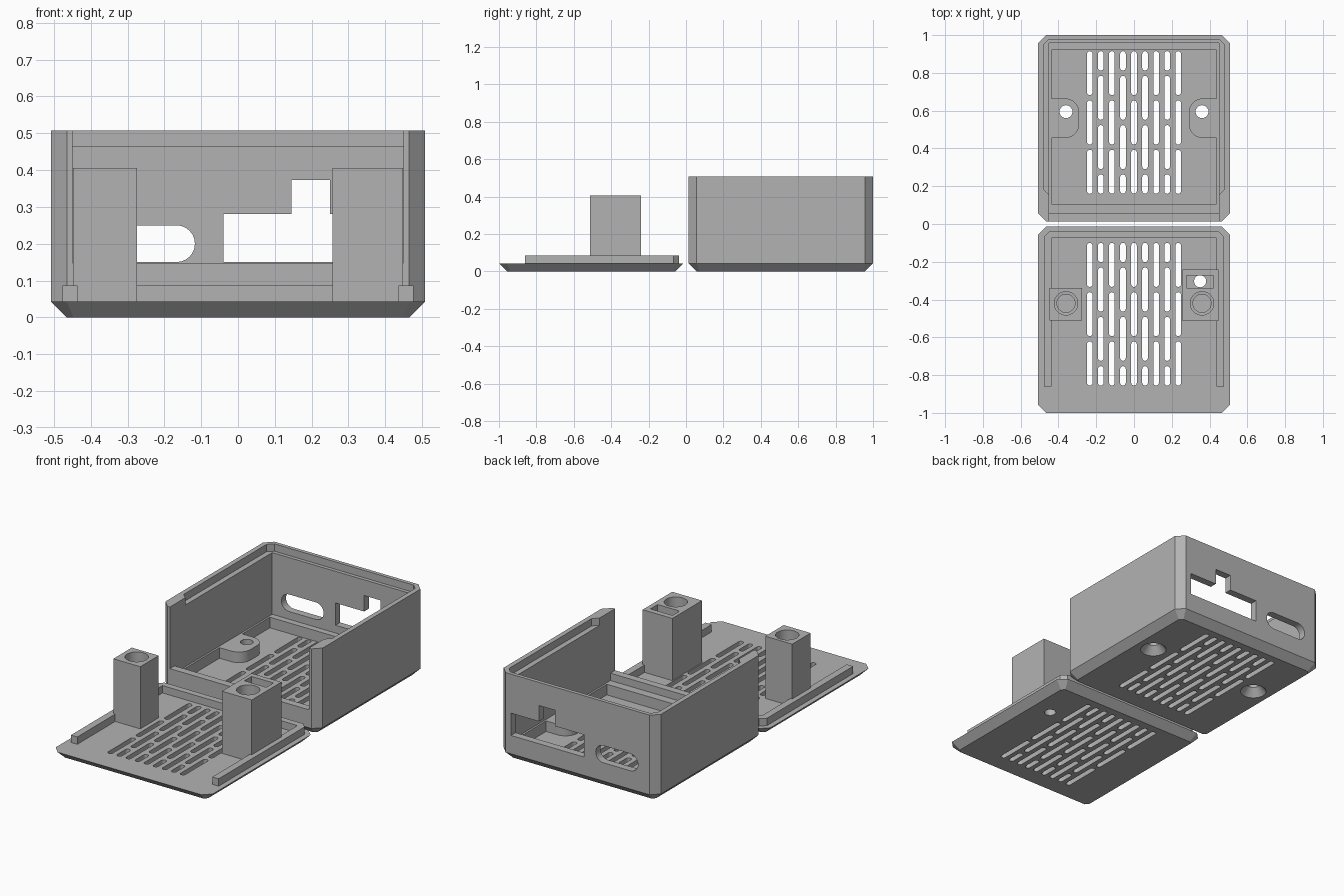
import bpy, bmesh, math

if "Cube" in bpy.data.objects:
    bpy.data.objects.remove(bpy.data.objects["Cube"])

grey = bpy.data.materials.new("plain_grey")
grey.diffuse_color = (0.45, 0.45, 0.45, 1)
grey.use_nodes = True
grey.node_tree.nodes["Principled BSDF"].inputs["Base Color"].default_value = grey.diffuse_color


def finish(name, bm):
    bmesh.ops.recalc_face_normals(bm, faces=bm.faces)
    mesh = bpy.data.meshes.new(name)
    bm.to_mesh(mesh)
    bm.free()
    mesh.materials.append(grey)
    obj = bpy.data.objects.new(name, mesh)
    bpy.context.collection.objects.link(obj)
    return obj


def loft(bm, rings):
    """Closed solid through matching rings given as (outline, z)."""
    loops = [[bm.verts.new((x, y, z)) for x, y in pts] for pts, z in rings]
    bm.faces.new(loops[0][::-1])
    bm.faces.new(loops[-1])
    n = len(loops[0])
    for a, b in zip(loops, loops[1:]):
        for i in range(n):
            j = (i + 1) % n
            bm.faces.new((a[i], a[j], b[j], b[i]))


def solid(name, *ring_sets):
    bm = bmesh.new()
    for rings in ring_sets:
        loft(bm, rings)
    return finish(name, bm)


def rect(x0, x1, y0, y1, c=0.0):
    if c == 0:
        return [(x0, y0), (x1, y0), (x1, y1), (x0, y1)]
    return [(x0 + c, y0), (x1 - c, y0), (x1, y0 + c), (x1, y1 - c),
            (x1 - c, y1), (x0 + c, y1), (x0, y1 - c), (x0, y0 + c)]


def arc(cx, cy, r, a0, a1, n):
    return [(cx + r * math.cos(math.radians(a0 + (a1 - a0) * i / n)),
             cy + r * math.sin(math.radians(a0 + (a1 - a0) * i / n))) for i in range(n + 1)]


def circle(cx, cy, r, n=32):
    return arc(cx, cy, r, 0, 360, n)[:-1]


def prism(pts, z0, z1):
    return [(pts, z0), (pts, z1)]


def boolean(target, tool, operation="DIFFERENCE"):
    mod = target.modifiers.new("boolean", "BOOLEAN")
    mod.operation, mod.solver, mod.object = operation, "EXACT", tool
    bpy.context.view_layer.objects.active = target
    bpy.ops.object.modifier_apply(modifier=mod.name)
    bpy.data.objects.remove(tool)


def cut(target, *ring_sets):
    boolean(target, solid("cutter", *ring_sets))


def vents(y0):
    """Brick pattern of rounded slots in nine columns."""
    long, gap, r = 0.233, 0.028, 0.015
    total = 3 * long + 2 * gap
    half = (long - gap) / 2
    out = []
    for col in range(9):
        x = (col - 4) * 0.0585
        if col % 2 == 0:
            spans = [(i * (long + gap), long) for i in range(3)]
        else:
            spans = [(0, half), (half + gap, long), (half + 2 * gap + long, long), (total - half, half)]
        for s, length in spans:
            a, b = y0 + s + r, y0 + s + length - r
            out.append(prism(arc(x, b, r, 0, 180, 8) + arc(x, a, r, 180, 360, 8), -0.1, 0.09))
    return out


W, C, F, B = 0.508, 0.043, 0.013, 1.0

# Case body with bevelled base and corners
case = solid("case_body", [(rect(-W + C, W - C, F + C, B - C, 0.018), 0),
                           (rect(-W, W, F, B, C), C),
                           (rect(-W, W, F, B, C), 0.508)])
# Cavity, open to the front above the low sill, then the board ledge
cut(case, prism(rect(-0.449, 0.449, -0.2, 0.957), 0.148, 0.7))
cut(case, prism(rect(-0.449, 0.449, F + C, 0.957), 0.105, 0.3))
# Floor recess leaving a rounded screw boss on each side
half = ([(0.438, 0.455)] + arc(0.365, 0.53, 0.075, 270, 180, 8)
        + arc(0.365, 0.59, 0.075, 180, 90, 8) + [(0.438, 0.665), (0.438, 0.92)])
floor = [(0.438, 0.105)] + half + [(-x, y) for x, y in half[::-1]] + [(-0.438, 0.105)]
cut(case, prism(floor, C, 0.2))
# Rim step that takes the lid ridge
cut(case, prism(rect(-0.48, 0.48, 0.155, 0.978, 0.03), 0.465, 0.7))
cut(case, *vents(0.16))
# Countersunk screw holes
cut(case, *[[(circle(s * 0.36, 0.595, 0.075), -0.005), (circle(s * 0.36, 0.595, 0.034), 0.045),
             (circle(s * 0.36, 0.595, 0.034), 0.3)] for s in (-1, 1)])


def back_port(pts):
    """Cutter through the back wall from an x, z outline."""
    bm = bmesh.new()
    loft(bm, prism(pts, 0, 0.2))
    for v in bm.verts:
        v.co = (v.co.x, 0.9 + v.co.z, v.co.y)
    boolean(case, finish("cutter", bm))


# Stepped port and rounded port in the back wall
back_port([(-0.04, 0.15), (0.43, 0.15), (0.43, 0.28), (0.25, 0.28),
           (0.25, 0.373), (0.145, 0.373), (0.145, 0.28), (-0.04, 0.28)])
r = 0.05
back_port(arc(-0.117 - r, 0.2, r, -90, 90, 12) + arc(-0.39 + r, 0.2, r, 90, 270, 12))

# Lid plate with bevelled underside
lid = solid("lid", [(rect(-W + C, W - C, -B + C, -F - C, 0.018), 0),
                    (rect(-W, W, -B, -F, C), C)])
# U-shaped locating ridge
ridge = [(0.477, -0.86), (0.477, -0.067), (0.447, -0.037)]
inner = [(0.436, -0.074), (0.436, -0.86)]
outline = ridge + [(-x, y) for x, y in ridge[::-1]] + [(-x, y) for x, y in inner[::-1]] + inner
boolean(lid, solid("ridge", prism(outline, 0.03, 0.086)), "UNION")
# Two screw pillars
boolean(lid, solid("pillars", prism(rect(-0.448, -0.274, -0.51, -0.34), 0.03, 0.406),
                   prism(rect(0.256, 0.448, -0.513, -0.24), 0.03, 0.406)), "UNION")
cut(lid, *vents(-0.855))
# Stepped blind screw bores
cut(lid, *[[(circle(s * 0.36, -0.42, 0.048), 0.1), (circle(s * 0.36, -0.42, 0.048), 0.34),
            (circle(s * 0.36, -0.42, 0.062), 0.341), (circle(s * 0.36, -0.42, 0.062), 0.5)]
           for s in (-1, 1)])
# Button shaft with round hole through the lid
cut(lid, prism(rect(0.278, 0.42, -0.338, -0.272), 0.06, 0.5))
cut(lid, prism(circle(0.35, -0.303, 0.032), -0.1, 0.1))

for obj in (case, lid):
    bpy.ops.object.select_all(action="DESELECT")
    obj.select_set(True)
    bpy.context.view_layer.objects.active = obj
    bpy.ops.object.shade_smooth_by_angle(angle=math.radians(30))
